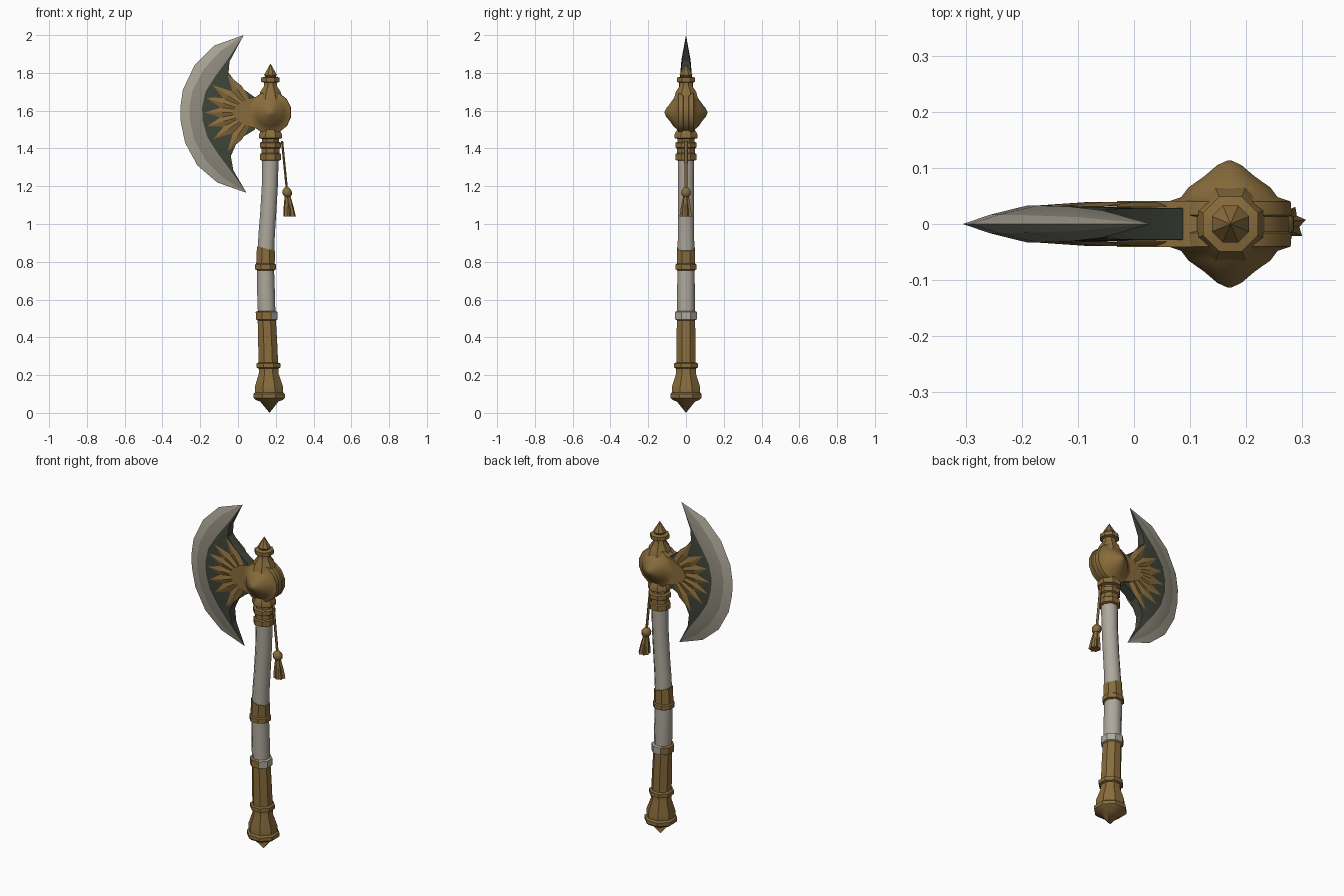
import bpy, bmesh, math
from mathutils import Vector

cube = bpy.data.objects.get("Cube")
if cube:
    bpy.data.objects.remove(cube, do_unlink=True)


def material(name, rgb):
    m = bpy.data.materials.new(name)
    m.use_nodes = True
    m.diffuse_color = (*rgb, 1)
    m.node_tree.nodes["Principled BSDF"].inputs["Base Color"].default_value = (*rgb, 1)
    return m


GOLD = material("aged gold", (0.25, 0.15, 0.045))
BONE = material("pale shaft", (0.42, 0.39, 0.33))
EDGE = material("bright steel", (0.40, 0.37, 0.30))
STEEL = material("dull steel", (0.27, 0.25, 0.20))
DARK = material("dark panel", (0.05, 0.06, 0.042))


def build(name, verts, faces, mats, indices=None, angle=35):
    """Make an object from points and faces, with tidy normals and shading."""
    mesh = bpy.data.meshes.new(name)
    mesh.from_pydata([tuple(v) for v in verts], [], faces)
    for m in mats:
        mesh.materials.append(m)
    if indices:
        mesh.polygons.foreach_set("material_index", indices)
    bm = bmesh.new()
    bm.from_mesh(mesh)
    bmesh.ops.remove_doubles(bm, verts=bm.verts, dist=0.0005)
    bmesh.ops.recalc_face_normals(bm, faces=bm.faces)
    bm.to_mesh(mesh)
    bm.free()
    ob = bpy.data.objects.new(name, mesh)
    bpy.context.collection.objects.link(ob)
    bpy.ops.object.select_all(action="DESELECT")
    ob.select_set(True)
    bpy.context.view_layer.objects.active = ob
    bpy.ops.object.shade_smooth_by_angle(angle=math.radians(angle))
    return ob


# Centre line of the slightly bowed shaft
LINE = [(0, 0.167), (0.3, 0.16), (0.5, 0.152), (0.65, 0.148), (0.8, 0.145),
        (0.95, 0.152), (1.15, 0.167), (1.34, 0.172), (2, 0.172)]


def centre(z):
    for (z0, x0), (z1, x1) in zip(LINE, LINE[1:]):
        if z <= z1:
            return x0 + (x1 - x0) * (z - z0) / (z1 - z0)
    return LINE[-1][1]


def lathe(name, profile, place, mats, sides=8, angle=35):
    """Sweep (height, radius) pairs into rings; place maps (u, v, height) to space."""
    verts, faces = [], []
    for h, r in profile:
        for i in range(sides):
            a = math.tau * (i + 0.5) / sides
            verts.append(place(r * math.cos(a), r * math.sin(a), h))
    for k in range(len(profile) - 1):
        for i in range(sides):
            j = (i + 1) % sides
            faces.append((k * sides + i, k * sides + j, (k + 1) * sides + j, (k + 1) * sides + i))
    last = (len(profile) - 1) * sides
    faces.append(tuple(range(sides)))
    faces.append(tuple(last + i for i in range(sides)))
    return build(name, verts, faces, mats, None, angle)


def on_shaft(u, v, h):
    return Vector((centre(h) + u, v, h))


# Shaft, grip and pommel
lathe("shaft", [(0.45, 0.049), (0.6, 0.051), (0.7, 0.05), (0.8, 0.048), (0.95, 0.047),
                (1.05, 0.046), (1.2, 0.046), (1.36, 0.047)], on_shaft, [BONE], 8, 50)
lathe("grip", [(0.23, 0.056), (0.35, 0.055), (0.5, 0.052)], on_shaft, [GOLD])
lathe("pommel", [(0.0, 0.0), (0.06, 0.052), (0.068, 0.076), (0.08, 0.09), (0.1, 0.09),
                 (0.108, 0.08), (0.14, 0.08), (0.21, 0.056), (0.235, 0.056), (0.24, 0.068),
                 (0.262, 0.068), (0.267, 0.055)], on_shaft, [GOLD])

# Lower ring, gold towards the front and pale towards the back
ring = lathe("grip_ring", [(0.49, 0.052), (0.495, 0.062), (0.535, 0.062), (0.54, 0.05)],
             on_shaft, [GOLD, BONE])
for p in ring.data.polygons:
    p.material_index = int(p.normal.x + 0.6 * p.normal.y > 0.1)

# Middle band with a slanted upper edge
band = lathe("middle_band", [(0.755, 0.05), (0.76, 0.06), (0.785, 0.06), (0.79, 0.053),
                             (0.87, 0.052)], on_shaft, [GOLD])
for v in band.data.vertices:
    if v.co.z > 0.85:
        v.co.z -= 0.25 * (v.co.x - centre(0.87))

# Collars under the head and finial above it
lathe("neck_collars", [(1.335, 0.05), (1.34, 0.06), (1.37, 0.06), (1.375, 0.052), (1.4, 0.052),
                       (1.405, 0.061), (1.43, 0.061), (1.435, 0.048), (1.45, 0.048),
                       (1.455, 0.066), (1.475, 0.066), (1.5, 0.05)], on_shaft, [GOLD])
lathe("finial", [(1.66, 0.07), (1.7, 0.058), (1.73, 0.037), (1.748, 0.037), (1.753, 0.053),
                 (1.775, 0.053), (1.78, 0.03), (1.79, 0.036), (1.85, 0.0)], on_shaft, [GOLD])

# Round head hub, turned about the front-to-back axis
HUB = Vector((0.17, 0, 1.59))
half = [(0.113, 0.004), (0.105, 0.022), (0.085, 0.046), (0.065, 0.075), (0.048, 0.088),
        (0.04, 0.112), (0.016, 0.114), (0.013, 0.108)]
hub_profile = [(-h, r) for h, r in half] + [(h, r) for h, r in reversed(half)]
lathe("head_hub", hub_profile, lambda u, v, h: HUB + Vector((u, h, v)), [GOLD], 14, 40)

# Blade stations from top tip to bottom tip: cutting edge, panel border, back edge, thickness
STATIONS = [
    ((0.03, 2.0), (0.03, 2.0), (0.03, 2.0), 0),
    ((-0.125, 1.945), (-0.055, 1.87), (-0.045, 1.86), 0.024),
    ((-0.23, 1.84), (-0.115, 1.79), (-0.05, 1.80), 0.031),
    ((-0.292, 1.71), (-0.172, 1.70), (0.0, 1.735), 0.033),
    ((-0.305, 1.62), (-0.19, 1.62), (0.09, 1.67), 0.033),
    ((-0.303, 1.54), (-0.188, 1.55), (0.09, 1.50), 0.033),
    ((-0.28, 1.43), (-0.162, 1.46), (0.0, 1.445), 0.033),
    ((-0.215, 1.31), (-0.105, 1.37), (-0.038, 1.36), 0.031),
    ((-0.11, 1.22), (-0.04, 1.285), (-0.025, 1.285), 0.024),
    ((0.045, 1.165), (0.045, 1.165), (0.045, 1.165), 0)]

verts, faces, indices = [], [], []
for o, s, b, t in STATIONS:
    o, s, b = Vector(o), Vector(s), Vector(b)
    m = o.lerp(s, 0.42)
    loop = [(o, 0), (m, 0.5 * t), (s, t), (b, 0.85 * t), (b, -0.85 * t), (s, -t), (m, -0.5 * t)]
    verts += [(p.x, y, p.y) for p, y in loop]
for k in range(len(STATIONS) - 1):
    for i, mat in enumerate((0, 1, 2, 2, 2, 1, 0)):
        j = (i + 1) % 7
        faces.append((k * 7 + i, k * 7 + j, k * 7 + 7 + j, k * 7 + 7 + i))
        indices.append(mat)
build("blade", verts, faces, [EDGE, STEEL, DARK], indices, 20)

# Gold leaves fanned over both faces of the blade
TIPS = [(-0.055, 1.79), (-0.135, 1.735), (-0.175, 1.67), (-0.187, 1.59),
        (-0.172, 1.515), (-0.13, 1.45), (-0.055, 1.385)]
verts, faces = [], []
root = Vector((0.08, 1.59))
for side in (-1, 1):
    for tip in TIPS:
        d = Vector(tip) - root
        w = Vector((-d.y, d.x)).normalized()
        mid = root + d * 0.62
        pts = [(root + w * 0.02, 0.031), (mid + w * 0.029, 0.031), (root + d, 0.032),
               (mid - w * 0.029, 0.031), (root - w * 0.02, 0.031), (mid, 0.039), (root, 0.04)]
        n = len(verts)
        verts += [(p.x, side * y, p.y) for p, y in pts]
        faces += [tuple(n + i for i in f) for f in
                  ((0, 1, 5, 6), (1, 2, 5), (2, 3, 5), (3, 4, 6, 5), (0, 6, 4), (0, 4, 3, 2, 1))]
build("blade_leaves", verts, faces, [GOLD], None, 5)

# Gold socket joining blade and hub
outline = [(0.12, 1.68), (0.06, 1.665), (-0.005, 1.63), (-0.03, 1.59),
           (-0.005, 1.55), (0.06, 1.515), (0.12, 1.5)]
n = len(outline)
verts = [(x, y, z) for y in (-0.041, 0.041) for x, z in outline]
faces = [tuple(range(n)), tuple(range(n, 2 * n))]
faces += [(i, (i + 1) % n, n + (i + 1) % n, n + i) for i in range(n)]
build("blade_socket", verts, faces, [GOLD])


# Hanging cord and tassel
def on_cord(u, v, h):
    return Vector((0.258 - 0.1 * (h - 1.19) + u, v, h))


lathe("tassel_cord", [(1.18, 0.007), (1.3, 0.007), (1.44, 0.007)], on_cord, [GOLD], 6, 60)
lathe("tassel_knot", [(1.142, 0.014), (1.155, 0.026), (1.175, 0.027), (1.19, 0.016),
                      (1.197, 0.006)], on_cord, [GOLD], 8, 50)
skirt = lathe("tassel_skirt", [(1.04, 0.034), (1.09, 0.027), (1.15, 0.015)], on_cord, [GOLD], 14, 20)
for i, v in enumerate(skirt.data.vertices):
    if i % 2 and v.co.z < 1.1:
        v.co.x += (0.268 - v.co.x) * 0.3
        v.co.y *= 0.7
